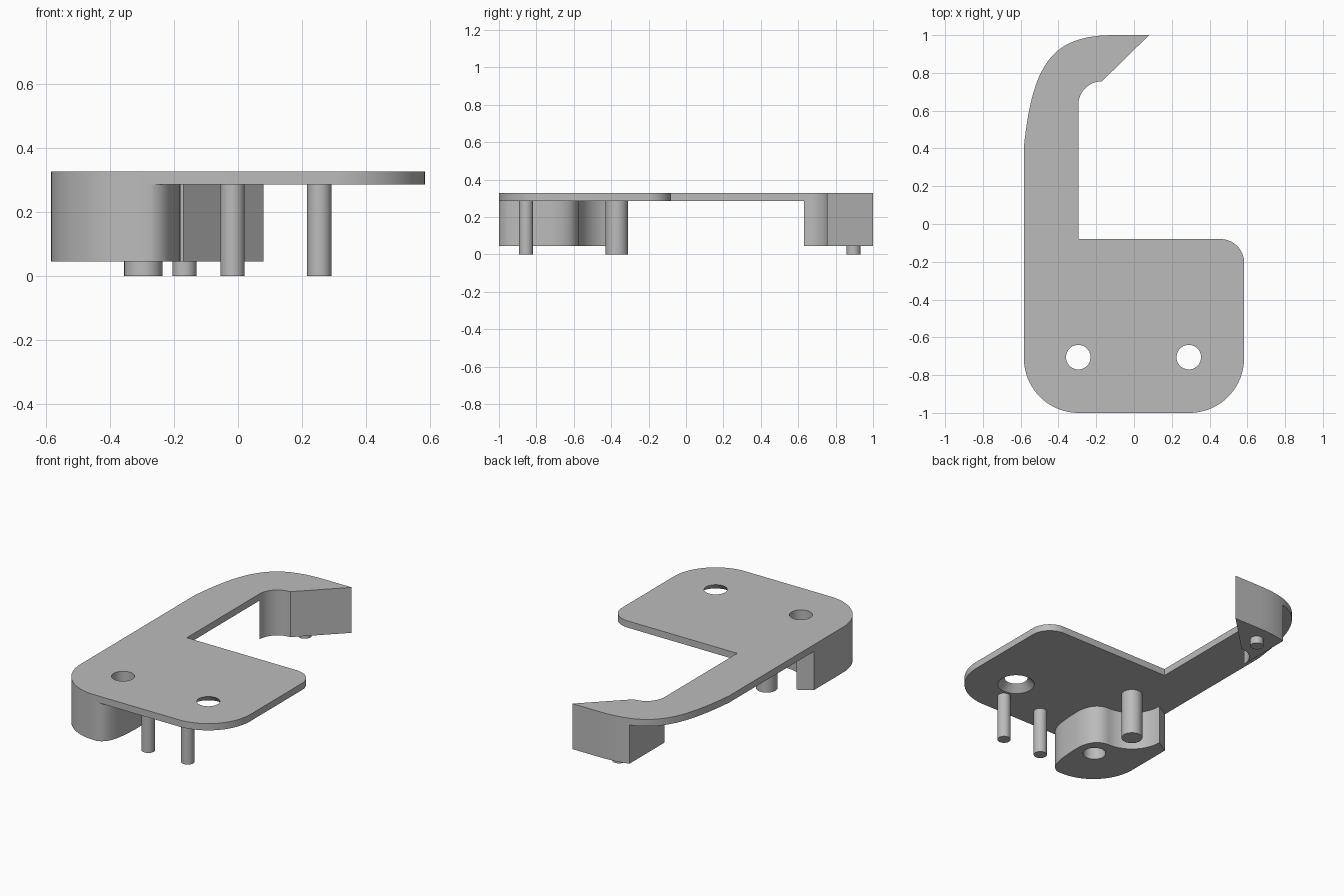
import bpy, bmesh, math
from mathutils import Vector
from mathutils.geometry import interpolate_bezier

cube = bpy.data.objects.get("Cube")
if cube:
    bpy.data.objects.remove(cube, do_unlink=True)

grey = bpy.data.materials.new("plain_grey")
grey.use_nodes = True
grey.diffuse_color = (0.5, 0.5, 0.5, 1)
grey.node_tree.nodes["Principled BSDF"].inputs["Base Color"].default_value = (0.5, 0.5, 0.5, 1)

FOOT, UNDER, TOP = 0.045, 0.285, 0.327   # block base, plate underside, plate top
SIDE, INNER = 0.583, -0.295              # half width, inner edge of the arm
HOLE_Y = -0.705


def arc(cx, cy, r, start, end, n=20):
    """Points on a circular arc, angles in degrees."""
    angles = [math.radians(start + (end - start) * i / n) for i in range(n + 1)]
    return [(cx + r * math.cos(a), cy + r * math.sin(a)) for a in angles]


def bezier(a, b, c, d, n=24):
    pts = [Vector((*p, 0)) for p in (a, b, c, d)]
    return [(p.x, p.y) for p in interpolate_bezier(*pts, n)]


def finish(bm, name):
    bmesh.ops.remove_doubles(bm, verts=bm.verts, dist=0.0005)
    bmesh.ops.recalc_face_normals(bm, faces=bm.faces)
    mesh = bpy.data.meshes.new(name)
    bm.to_mesh(mesh)
    bm.free()
    mesh.materials.append(grey)
    obj = bpy.data.objects.new(name, mesh)
    bpy.context.collection.objects.link(obj)
    return obj


def prism(name, outline, z0, z1):
    bm = bmesh.new()
    face = bm.faces.new([bm.verts.new((x, y, z0)) for x, y in outline])
    new = bmesh.ops.extrude_face_region(bm, geom=[face])["geom"]
    bmesh.ops.translate(bm, vec=(0, 0, z1 - z0),
                        verts=[v for v in new if isinstance(v, bmesh.types.BMVert)])
    return finish(bm, name)


def cylinder(name, x, y, z0, z1, r0, r1=None):
    bm = bmesh.new()
    bmesh.ops.create_cone(bm, cap_ends=True, segments=40, radius1=r0,
                          radius2=r0 if r1 is None else r1, depth=z1 - z0)
    bmesh.ops.translate(bm, vec=(x, y, (z0 + z1) / 2), verts=bm.verts)
    return finish(bm, name)


def activate(obj):
    bpy.ops.object.select_all(action='DESELECT')
    obj.select_set(True)
    bpy.context.view_layer.objects.active = obj


def cut(obj, cutter):
    mod = obj.modifiers.new("hole", 'BOOLEAN')
    mod.operation, mod.solver, mod.object = 'DIFFERENCE', 'EXACT', cutter
    activate(obj)
    bpy.ops.object.modifier_apply(modifier=mod.name)
    bpy.data.objects.remove(cutter, do_unlink=True)


# Shared outline pieces
back_curve = bezier((-SIDE, 0.41), (-0.535, 0.86), (-0.43, 1.0), (-0.1, 1.0))
hook_inside = [(0.08, 1.0)] + arc(-0.17, 0.63, 0.125, 90, 180)
front_left_corner = arc(-0.293, -0.71, 0.29, 180, 270)

# Flat plate with its arm
plate = prism("plate", back_curve + hook_inside + [(INNER, -0.08)]
              + arc(SIDE - 0.125, -0.205, 0.125, 90, 0)
              + arc(0.293, -0.71, 0.29, 0, -90)
              + front_left_corner[::-1], UNDER, TOP)

# Hook block, the part of the arm's end beyond its inner edge
hook_back = []
for a, b in zip(back_curve, back_curve[1:]):
    if a[0] < INNER < b[0]:
        f = (INNER - a[0]) / (b[0] - a[0])
        hook_back.append((INNER, a[1] + f * (b[1] - a[1])))
    if b[0] > INNER:
        hook_back.append(b)
hook = prism("hook_block", hook_back + hook_inside, FOOT, UNDER)

# Corner block: rounded nose, then a hollow around the thick peg
nose = (bezier((-0.27, -1.0), (-0.19, -0.98), (-0.185, -0.86), (-0.18, -0.73))
        + bezier((-0.18, -0.73), (-0.178, -0.63), (-0.225, -0.575), (INNER, -0.575)))
hollow = arc(INNER, -0.37, 0.205, 270, 180)
block = prism("corner_block", front_left_corner + nose + hollow + [(-SIDE, -0.42)],
              FOOT, UNDER)

# Straight hole through plate and block, flared hole on the other side
for part in (plate, block):
    cut(part, cylinder("cutter", INNER, HOLE_Y, -0.1, 0.5, 0.065))
slope = 0.04 / (TOP - UNDER)
cut(plate, cylinder("cutter", 0.29, HOLE_Y, UNDER - 0.02, TOP + 0.02,
                    0.105 + 0.02 * slope, 0.065 - 0.02 * slope))

# Pegs
pegs = [cylinder("thick_peg", INNER, -0.37, 0, UNDER + 0.01, 0.06),
        cylinder("hook_peg", -0.167, 0.895, 0, FOOT + 0.01, 0.038),
        cylinder("front_peg_right", -0.017, -0.855, 0, UNDER + 0.01, 0.038),
        cylinder("front_peg_left", 0.254, -0.855, 0, UNDER + 0.01, 0.038)]

for obj in [plate, hook, block] + pegs:
    activate(obj)
    bpy.ops.object.shade_smooth_by_angle(angle=math.radians(30))
